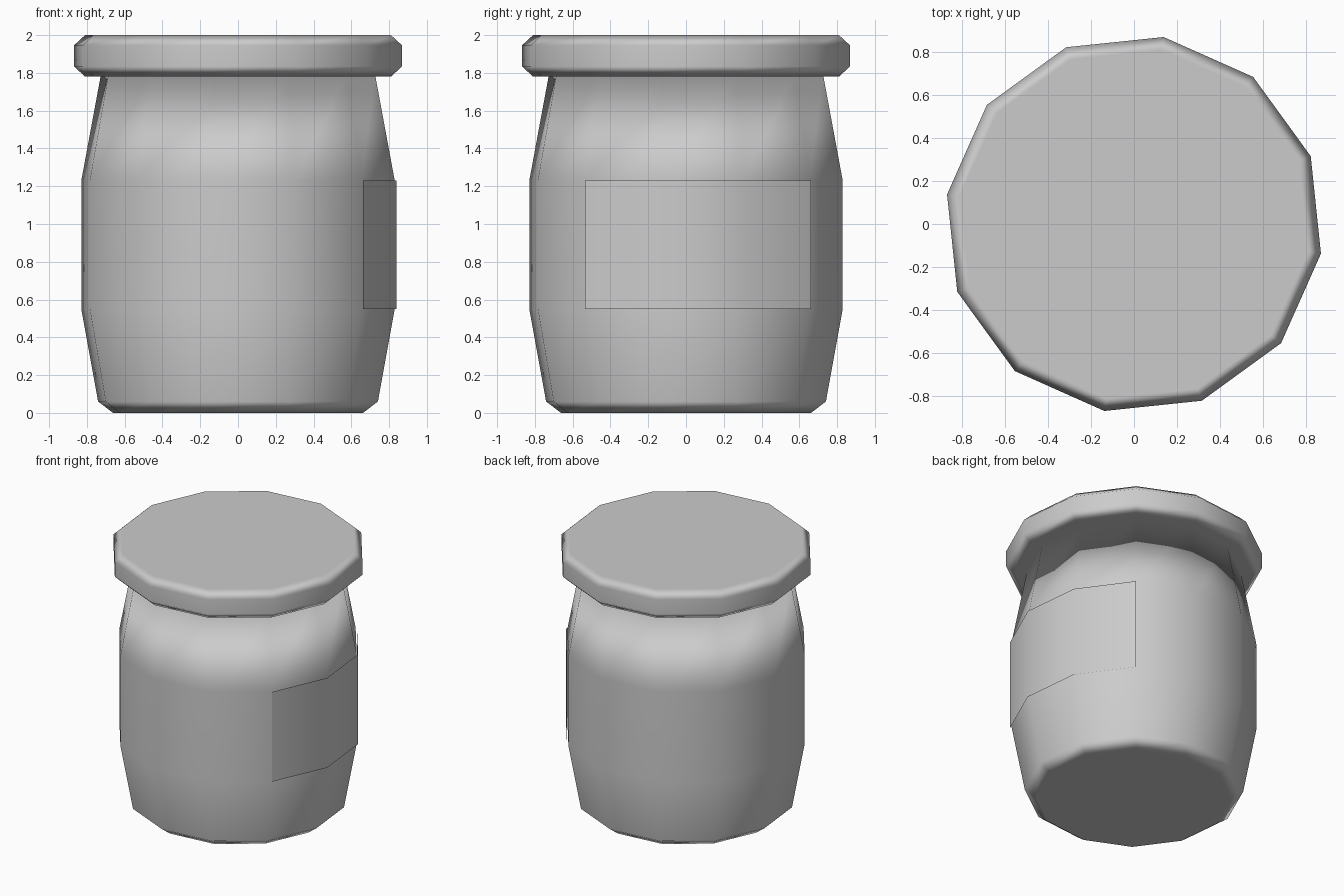
import bpy
import bmesh
from math import cos, sin, radians

SIDES = 12
TURN = -9  # degrees, direction of the first corner

cube = bpy.data.objects.get("Cube")
if cube:
    bpy.data.objects.remove(cube, do_unlink=True)

grey = bpy.data.materials.new("light_grey")
grey.use_nodes = True
grey.diffuse_color = (0.6, 0.6, 0.6, 1)
grey.node_tree.nodes["Principled BSDF"].inputs["Base Color"].default_value = (0.6, 0.6, 0.6, 1)


def ring(bm, radius, z, corners):
    """Add one row of corners, given as corner numbers around the jar."""
    angles = [radians(TURN + 360 / SIDES * c) for c in corners]
    return [bm.verts.new((radius * cos(a), radius * sin(a), z)) for a in angles]


def lathe(name, profile, corners, closed):
    """Join rows of corners from bottom to top; closed shapes get end caps."""
    bm = bmesh.new()
    rows = [ring(bm, r, z, corners) for r, z in profile]
    count = len(corners)
    for low, high in zip(rows, rows[1:]):
        for i in range(count if closed else count - 1):
            j = (i + 1) % count
            bm.faces.new((low[i], low[j], high[j], high[i]))
    if closed:
        bm.faces.new(rows[0][::-1])
        bm.faces.new(rows[-1])
    mesh = bpy.data.meshes.new(name)
    bm.to_mesh(mesh)
    bm.free()
    mesh.materials.append(grey)
    mesh.shade_smooth()
    obj = bpy.data.objects.new(name, mesh)
    bpy.context.collection.objects.link(obj)
    # Large flat faces keep their shading while the bevels blend softly
    obj.modifiers.new("soft_bevels", "WEIGHTED_NORMAL").weight = 80
    return obj


all_round = range(SIDES)

# Barrel-shaped jar with a bevelled foot
lathe("jar_body", [(0.67, 0), (0.75, 0.06), (0.84, 0.55), (0.84, 1.23), (0.735, 1.79)],
      all_round, True)

# Overhanging lid with bevelled rims
lathe("lid", [(0.82, 1.78), (0.88, 1.835), (0.88, 1.945), (0.82, 2)], all_round, True)

# Label sheet wrapped over three sides
lathe("label", [(0.85, 0.55), (0.85, 1.23)], range(-1, 3), False)
